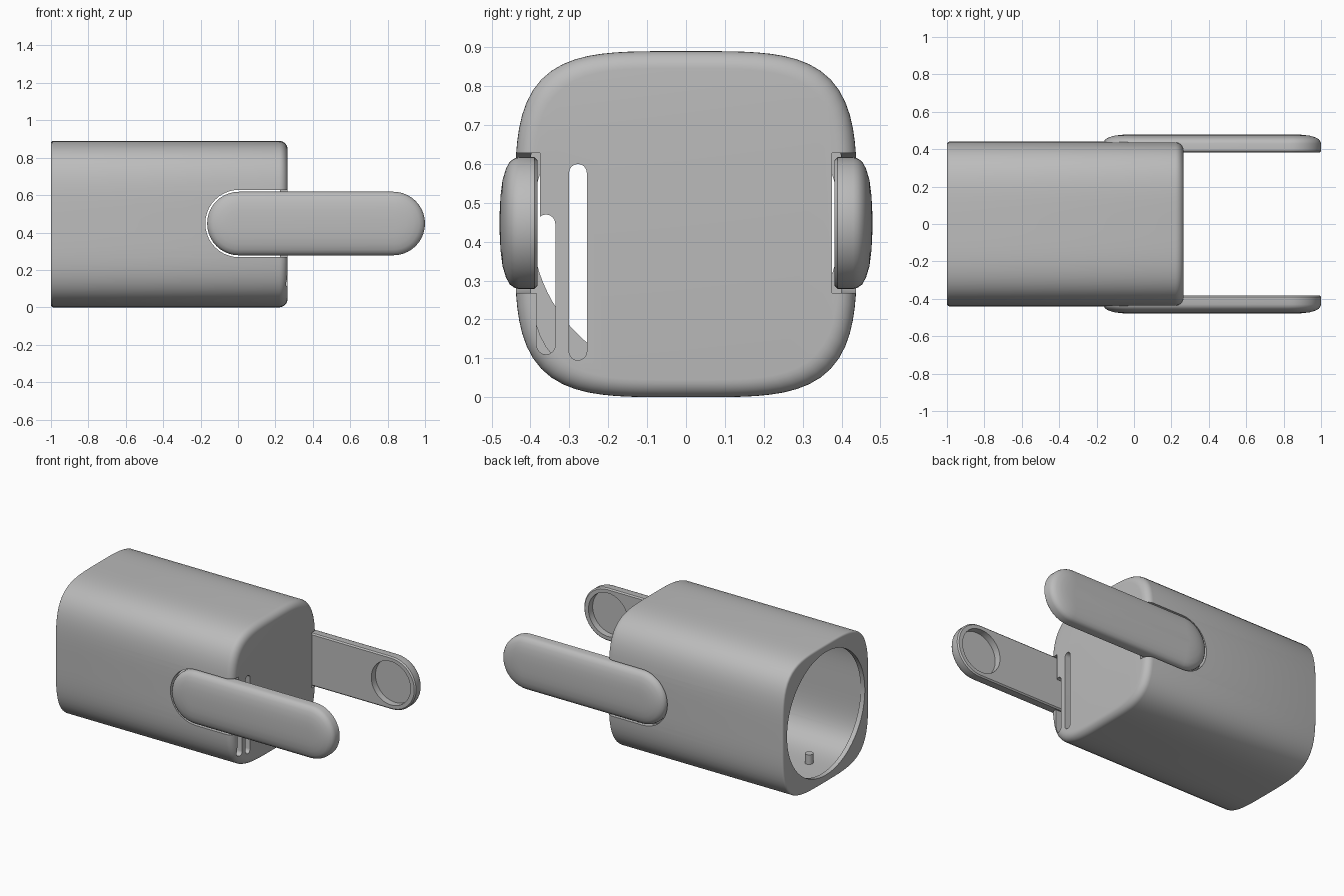
import bpy, bmesh, math
from mathutils import Matrix

cube = bpy.data.objects.get("Cube")
if cube:
    bpy.data.objects.remove(cube, do_unlink=True)

grey = bpy.data.materials.new("plain grey")
grey.use_nodes = True
colour = (0.5, 0.5, 0.5, 1)
grey.diffuse_color = colour
grey.node_tree.nodes["Principled BSDF"].inputs["Base Color"].default_value = colour

MID = 0.445          # height of the centre line
SIDES = 96


def loft(name, rings):
    """Skin a list of equal-length rings and cap both ends."""
    bm = bmesh.new()
    loops = [[bm.verts.new(p) for p in ring] for ring in rings]
    n = len(loops[0])
    for a, b in zip(loops, loops[1:]):
        for i in range(n):
            j = (i + 1) % n
            bm.faces.new((a[i], a[j], b[j], b[i]))
    bm.faces.new(loops[0])
    bm.faces.new(loops[-1])
    bmesh.ops.recalc_face_normals(bm, faces=bm.faces)
    mesh = bpy.data.meshes.new(name)
    bm.to_mesh(mesh)
    bm.free()
    mesh.materials.append(grey)
    ob = bpy.data.objects.new(name, mesh)
    bpy.context.collection.objects.link(ob)
    return ob


def activate(ob):
    bpy.ops.object.select_all(action='DESELECT')
    ob.select_set(True)
    bpy.context.view_layer.objects.active = ob


def cut(ob, cutter):
    cutter.hide_render = True
    mod = ob.modifiers.new("cut", 'BOOLEAN')
    mod.operation = 'DIFFERENCE'
    mod.solver = 'EXACT'
    mod.object = cutter
    activate(ob)
    bpy.ops.object.modifier_apply(modifier=mod.name)
    bpy.data.objects.remove(cutter, do_unlink=True)


def section(x, a, b, power=4):
    """Squarish ring across the body at x; power 2 gives an ellipse."""
    ring = []
    for i in range(SIDES):
        t = math.tau * i / SIDES
        c, s = math.cos(t), math.sin(t)
        r = (abs(c / a) ** power + abs(s / b) ** power) ** (-1 / power)
        ring.append((x, r * c, MID + r * s))
    return ring


def stadium(c1, c2, radius, steps=20):
    """Closed pill outline between two centres, as pairs."""
    (u1, v1), (u2, v2) = c1, c2
    turn = math.atan2(v2 - v1, u2 - u1)
    pts = []
    for (u, v), start in (((u2, v2), turn - math.pi / 2), ((u1, v1), turn + math.pi / 2)):
        for i in range(steps + 1):
            t = start + math.pi * i / steps
            pts.append((u + radius * math.cos(t), v + radius * math.sin(t)))
    return pts


# Hollow body: rounded closed end, flat open end with a circular mouth
A, B, ROUND, END = 0.44, 0.445, 0.045, 0.265
rings = [section(-0.97, 0.397, 0.397, 2), section(-1, 0.397, 0.397, 2)]
for i in range(4):
    t = math.pi / 2 * i / 3
    d = 0.012 * (1 - math.sin(t))
    rings.append(section(-1 + 0.012 * (1 - math.cos(t)), A - d, B - d))
for i in range(8):
    t = math.pi / 2 * i / 7
    d = ROUND * (1 - math.cos(t))
    rings.append(section(END - ROUND + ROUND * math.sin(t), A - d, B - d))
# cavity rings continue back from the mouth
rings = [section(END - 0.04, 0.402, 0.407), section(-0.97, 0.402, 0.407)] + rings
body = loft("body", rings)

# Two narrow upright slots in the closed end
for y, low, high, radius in ((-0.278, 0.095, 0.6, 0.023), (-0.36, 0.11, 0.47, 0.024)):
    outline = stadium((y, low + radius), (y, high - radius), radius, 8)
    cut(body, loft("slot_cutter", [[(x, u, v) for u, v in outline] for x in (0.15, 0.4)]))

# Side arms with domed outer faces, seated in body pockets
REAR, TIP, RADIUS = (0.005, 0.448), (0.83, 0.448), 0.17
DOME = ((0.008, 0.382), (0, 0.39), (0, 0.43), (0.004, 0.442), (0.012, 0.453),
        (0.03, 0.463), (0.06, 0.472), (0.1, 0.477), (0.14, 0.479))
arms = []
for side, name in ((-1, "front_arm"), (1, "back_arm")):
    pocket = stadium(REAR, TIP, RADIUS + 0.01)
    cut(body, loft("pocket_cutter", [[(u, side * y, v) for u, v in pocket] for y in (0.375, 0.6)]))
    arm = loft(name, [[(u, side * y, v) for u, v in stadium(REAR, TIP, RADIUS - d)]
                      for d, y in DOME])
    # round recess on the inner face of the tip
    disc = [(0.825 + 0.14 * math.cos(math.tau * i / 48), 0.448 + 0.14 * math.sin(math.tau * i / 48))
            for i in range(48)]
    cut(arm, loft("recess_cutter", [[(u, side * y, v) for u, v in disc] for y in (0.3, 0.425)]))
    arms.append(arm)

# Small peg standing on the cavity floor
mesh = bpy.data.meshes.new("inner_peg")
bm = bmesh.new()
bmesh.ops.create_cone(bm, cap_ends=True, segments=20, radius1=0.025, radius2=0.025, depth=0.07,
                      matrix=Matrix.Translation((-0.81, -0.1, 0.065)))
bm.to_mesh(mesh)
bm.free()
mesh.materials.append(grey)
peg = bpy.data.objects.new("inner_peg", mesh)
bpy.context.collection.objects.link(peg)

for ob in [body, peg] + arms:
    activate(ob)
    bpy.ops.object.shade_smooth_by_angle(angle=math.radians(35))
